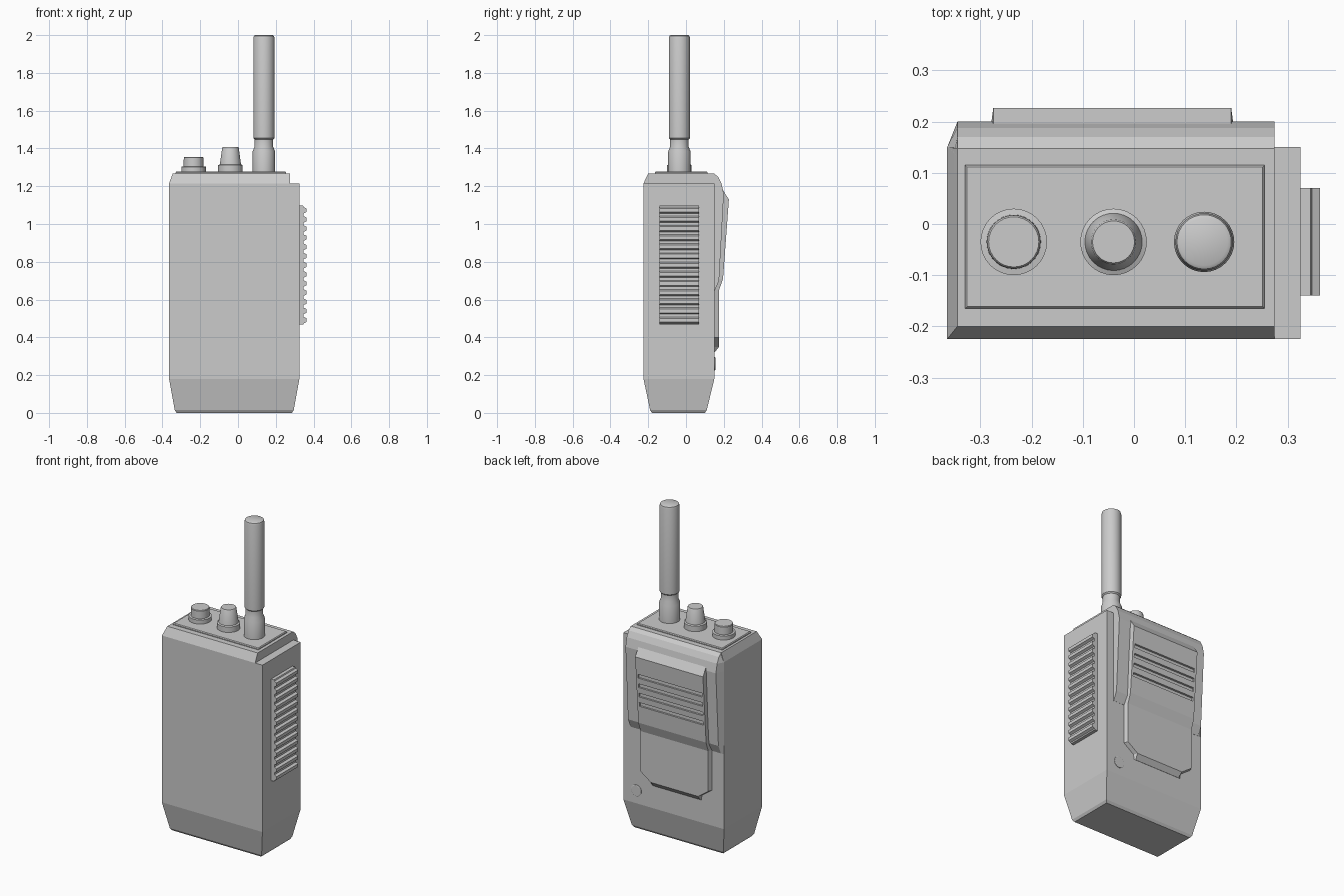
import bpy, math


def mesh_object(name, verts, faces):
    me = bpy.data.meshes.new(name)
    me.from_pydata(verts, [], faces)
    me.update()
    ob = bpy.data.objects.new(name, me)
    bpy.context.collection.objects.link(ob)
    return ob


def loft(name, rings):
    # join closed rings (counter-clockwise, bottom to top) and cap both ends
    n = len(rings[0])
    verts = [v for r in rings for v in r]
    faces = [(k*n + i, k*n + (i+1) % n, (k+1)*n + (i+1) % n, (k+1)*n + i)
             for k in range(len(rings) - 1) for i in range(n)]
    faces.append(tuple(reversed(range(n))))
    faces.append(tuple(range((len(rings) - 1)*n, len(rings)*n)))
    return mesh_object(name, verts, faces)


def rect(z, x0, x1, y0, y1):
    return [(x0, y0, z), (x1, y0, z), (x1, y1, z), (x0, y1, z)]


def turned(name, x, y, profile, n=32):
    rings = [[(x + r*math.cos(2*math.pi*i/n), y + r*math.sin(2*math.pi*i/n), z)
              for i in range(n)] for r, z in profile]
    ob = loft(name, rings)
    bpy.context.view_layer.objects.active = ob
    ob.select_set(True)
    bpy.ops.object.shade_smooth_by_angle(angle=math.radians(30))
    ob.select_set(False)
    return ob


# main case with tapered foot
loft("case", [rect(0, -0.325, 0.285, -0.18, 0.10),
              rect(0.015, -0.335, 0.295, -0.19, 0.11),
              rect(0.18, -0.365, 0.325, -0.225, 0.15),
              rect(1.215, -0.365, 0.325, -0.225, 0.15)])

# chamfered cap
loft("top_cap", [rect(1.21, -0.365, 0.275, -0.225, 0.15),
                 rect(1.215, -0.365, 0.275, -0.225, 0.15),
                 rect(1.268, -0.345, 0.275, -0.20, 0.148)])

# raised rear housing
loft("rear_housing", [[(-xl, 0.10, z), (0.275, 0.10, z), (0.275, yb, z),
                       (-0.345, yb, z), (-xl, ym, z)]
                      for z, yb, ym, xl in ((0.645, 0.151, 0.15, 0.365),
                                            (0.70, 0.175, 0.15, 0.365),
                                            (1.16, 0.20, 0.15, 0.365),
                                            (1.215, 0.188, 0.15, 0.365),
                                            (1.25, 0.17, 0.14, 0.352),
                                            (1.268, 0.148, 0.13, 0.345))])

# rear clip panel with cut lower corners
clip = loft("clip_panel", [[(-0.285 + s, 0.10, z), (0.20 - s, 0.10, z),
                            (0.20 - s, 0.15, z), (0.19 - s, yb, z),
                            (-0.275 + s, yb, z), (-0.285 + s, 0.15, z)]
                           for z, yb, s in ((0.32, 0.151, 0.075),
                                            (0.35, 0.175, 0.07),
                                            (0.40, 0.175, 0.0),
                                            (0.65, 0.175, 0.0),
                                            (0.71, 0.196, 0.0),
                                            (1.13, 0.227, 0.0),
                                            (1.18, 0.195, 0.0))])

# grooves across the clip
for i in range(4):
    z = 0.83 + i*0.06
    y = 0.196 + (z - 0.71)*0.074
    cut = loft("groove_cutter", [rect(z - 0.012, -0.262, 0.177, y - 0.012, y + 0.05),
                                 rect(z + 0.012, -0.262, 0.177, y - 0.012, y + 0.05)])
    cut.hide_render = True
    cut.hide_set(True)
    mod = clip.modifiers.new("groove", 'BOOLEAN')
    mod.operation = 'DIFFERENCE'
    mod.object = cut

# ribbed side grip
ribs = 13
z0, z1 = 0.467, 1.097
pitch = (z1 - z0)/ribs
rings = [rect(z0, 0.31, 0.345, -0.14, 0.07)]
for i in range(ribs):
    for f, x in ((0.15, 0.348), (0.3, 0.363), (0.7, 0.363), (0.85, 0.348)):
        rings.append(rect(z0 + (i + f)*pitch, 0.31, x, -0.14, 0.07))
rings.append(rect(z1, 0.31, 0.345, -0.14, 0.07))
loft("side_grip", rings)

# top control plate
loft("control_plate", [rect(1.26, -0.33, 0.255, -0.165, 0.115),
                       rect(1.273, -0.33, 0.255, -0.165, 0.115),
                       rect(1.278, -0.326, 0.251, -0.161, 0.111)])

# knobs and antenna
turned("short_knob", -0.235, -0.035, [(0.065, 1.27), (0.065, 1.303), (0.053, 1.305),
                                      (0.052, 1.352), (0.049, 1.356)])
turned("tall_knob", -0.04, -0.035, [(0.065, 1.27), (0.065, 1.312), (0.056, 1.316),
                                    (0.044, 1.402), (0.041, 1.407)])
turned("antenna", 0.137, -0.035, [(0.059, 1.27), (0.059, 1.385), (0.049, 1.41),
                                  (0.049, 1.448), (0.056, 1.455), (0.056, 1.985),
                                  (0.053, 1.996), (0.046, 2.0)])

# round screw on the back
screw = turned("rear_screw", 0, 0, [(0.035, -0.01), (0.035, 0.003), (0.032, 0.005)], 24)
screw.rotation_euler = (-math.pi/2, 0, 0)
screw.location = (0.235, 0.15, 0.26)
